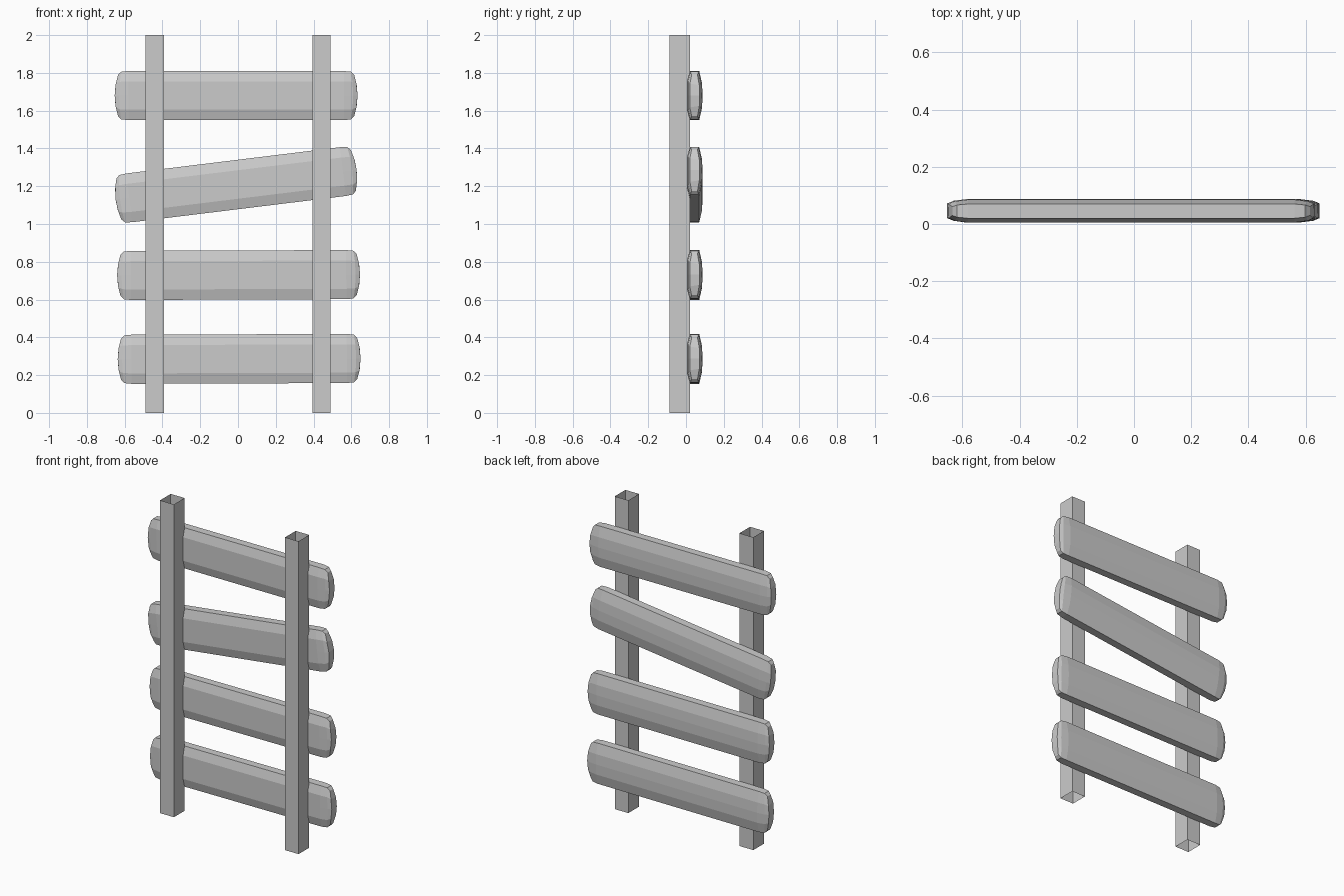
import bpy, bmesh
from math import radians
from mathutils import Matrix

if "Cube" in bpy.data.objects:
    bpy.data.objects.remove(bpy.data.objects["Cube"])


def make_object(name, bm):
    bmesh.ops.recalc_face_normals(bm, faces=bm.faces)
    mesh = bpy.data.meshes.new(name)
    bm.to_mesh(mesh)
    bm.free()
    obj = bpy.data.objects.new(name, mesh)
    bpy.context.collection.objects.link(obj)
    return obj


def loft(bm, rings):
    """Bridge successive closed rings of verts with quads."""
    for a, b in zip(rings, rings[1:]):
        n = len(a)
        for i in range(n):
            j = (i + 1) % n
            bm.faces.new((a[i], a[j], b[j], b[i]))


# Square posts: open-ended tubes
def post(name, x0, x1):
    bm = bmesh.new()
    corners = [(x0, -0.0875), (x1, -0.0875), (x1, 0.02), (x0, 0.02)]
    loft(bm, [[bm.verts.new((x, y, z)) for x, y in corners] for z in (0, 2)])
    make_object(name, bm)


post("left_post", -0.49, -0.392)
post("right_post", 0.394, 0.49)

# Plank cross-section (y, z): flat front, gently rounded back
Y_MID = 0.046
SECTION = [(0.005, -0.075), (0.02, -0.13), (0.07, -0.13), (0.085, -0.065),
           (0.0875, 0), (0.085, 0.065), (0.07, 0.13), (0.02, 0.13),
           (0.005, 0.075), (0.005, 0)]
# Stations: distance from centre, y scale, z scale, end bulge
STATIONS = [(0.57, 1, 1, 0), (0.608, 0.85, 0.97, 0.012), (0.625, 0.62, 0.84, 0.018)]


# Planks with tapered, bulging ends
def plank(name, x, z, tilt):
    bm = bmesh.new()
    stations = [(-1, s) for s in reversed(STATIONS)] + [(1, s) for s in STATIONS]
    rings = []
    for side, (dist, sy, sz, bulge) in stations:
        rings.append([bm.verts.new((side * (dist + bulge * (1 - (pz / 0.13) ** 2)),
                                    Y_MID + (py - Y_MID) * sy, pz * sz))
                      for py, pz in SECTION])
    loft(bm, rings)
    # End caps as strips between front and back of the section
    for r in (rings[0], rings[-1]):
        for quad in ((1, 2, 3, 0), (0, 3, 4, 9), (9, 4, 5, 8), (8, 5, 6, 7)):
            bm.faces.new([r[i] for i in quad])
    bm.transform(Matrix.Translation((x, 0, z)) @ Matrix.Rotation(radians(-tilt), 4, 'Y'))
    make_object(name, bm)


for name, x, z, tilt in [("plank_bottom", 0.006, 0.286, 0.2),
                         ("plank_lower", 0.003, 0.73, 0.2),
                         ("plank_tilted", -0.01, 1.208, 7),
                         ("plank_top", -0.01, 1.68, 0)]:
    plank(name, x, z, tilt)
